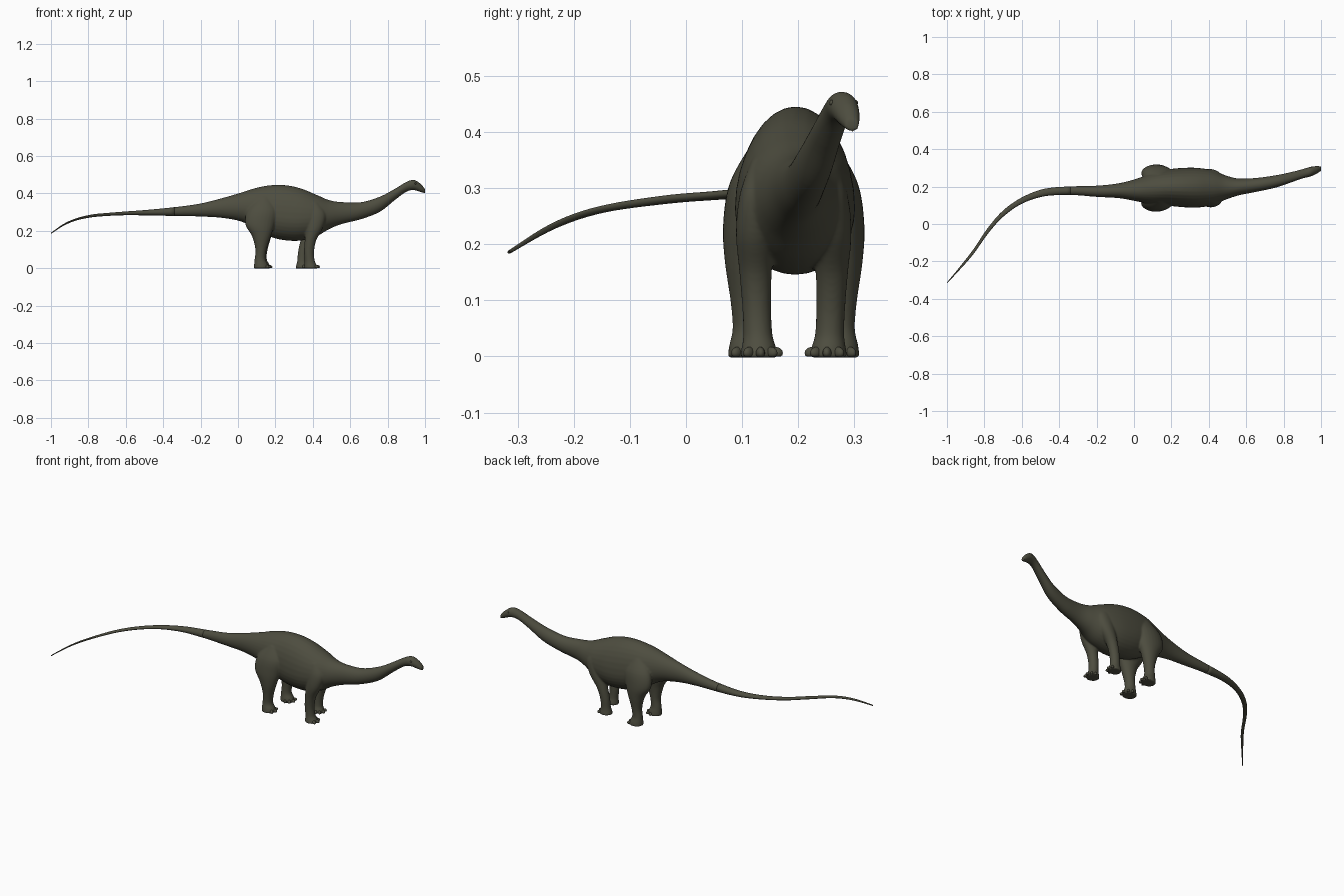
import bpy, bmesh, math
from mathutils import Vector

if "Cube" in bpy.data.objects:
    bpy.data.objects.remove(bpy.data.objects["Cube"])

skin = bpy.data.materials.new("dark olive hide")
skin.diffuse_color = (0.075, 0.074, 0.05, 1)
skin.use_nodes = True
skin.node_tree.nodes["Principled BSDF"].inputs["Base Color"].default_value = skin.diffuse_color
SPINE_Y = 0.192


def resample(rows, steps):
    """Catmull-Rom interpolation of station rows."""
    out = []
    for i in range(len(rows) - 1):
        p0, p1 = rows[max(i - 1, 0)], rows[i]
        p2, p3 = rows[i + 1], rows[min(i + 2, len(rows) - 1)]
        for s in range(steps):
            t = s / steps
            out.append([0.5 * (2 * b + (c - a) * t + (2 * a - 5 * b + 4 * c - d) * t * t
                               + (3 * b - a - 3 * c + d) * t ** 3)
                        for a, b, c, d in zip(p0, p1, p2, p3)])
    out.append(list(rows[-1]))
    return out


def loft(bm, rings):
    """Skin a closed tube over rings of points."""
    loops = [[bm.verts.new(p) for p in r] for r in rings]
    n = len(loops[0])
    faces = [bm.faces.new((loops[0])), bm.faces.new((loops[-1]))]
    for a, b in zip(loops, loops[1:]):
        for i in range(n):
            j = (i + 1) % n
            faces.append(bm.faces.new((a[i], a[j], b[j], b[i])))
    bmesh.ops.recalc_face_normals(bm, faces=faces)


def add_object(name, bm):
    me = bpy.data.meshes.new(name)
    bm.to_mesh(me)
    bm.free()
    me.materials.append(skin)
    for p in me.polygons:
        p.use_smooth = True
    ob = bpy.data.objects.new(name, me)
    bpy.context.collection.objects.link(ob)
    return ob


def spine_ring(row, n=32):
    """Upright slice, widest low down on the torso."""
    x, y, w, top, bot = row
    zc = bot + (top - bot) * (0.5 - 0.1 * math.exp(-((x - 0.25) / 0.2) ** 2))
    pts = []
    for i in range(n):
        a = 2 * math.pi * i / n
        s = math.sin(a)
        pts.append((x, y + w * math.cos(a), zc + s * ((top - zc) if s > 0 else (zc - bot))))
    return pts


def leg_ring(row, side, shift, n=24):
    x, out, z, rx, ry = row
    cx = x + shift * max(0, 1 - z / 0.3)
    return [(cx + rx * math.cos(2 * math.pi * i / n),
             SPINE_Y + side * out + ry * math.sin(2 * math.pi * i / n), z) for i in range(n)]


# Spine stations, tail to snout: x, centre y, half width, top z, bottom z
stations = [
    (-1.0, -.315, .003, .189, .183), (-.93, -.235, .008, .238, .228),
    (-.86, -.15, .013, .268, .256), (-.78, -.035, .016, .287, .272),
    (-.70, .055, .017, .295, .279), (-.60, .125, .017, .303, .283),
    (-.48, .168, .02, .312, .282), (-.34, .178, .023, .326, .279),
    (-.2, .175, .03, .346, .276), (-.08, .178, .04, .376, .268),
    (.02, .182, .062, .405, .248), (.1, .19, .085, .43, .205),
    (.18, .195, .097, .444, .165), (.26, .195, .105, .443, .148),
    (.34, .194, .106, .425, .148), (.42, .194, .093, .392, .17),
    (.49, .195, .065, .363, .21), (.56, .198, .045, .353, .237),
    (.66, .21, .037, .353, .262), (.76, .228, .033, .383, .302),
    (.84, .25, .028, .425, .365), (.90, .268, .025, .461, .408),
    (.94, .279, .026, .472, .417), (.975, .289, .021, .452, .407),
    (1.0, .296, .013, .424, .400)]
STEPS = 6
spine = resample(stations, STEPS)
cut = 7 * STEPS

# Whip end of the tail, kept as its own thin tube
bm = bmesh.new()
loft(bm, [spine_ring(r, 20) for r in spine[:cut + 1]])
add_object("tail", bm)

# Torso, neck and head, joined with the four legs
bm = bmesh.new()
loft(bm, [spine_ring(r) for r in spine[cut - 3:]])

# Leg stations: x, distance from spine, z, radius along x, radius along y
front_leg = [(.40, .055, .35, .03, .02), (.415, .062, .29, .054, .034), (.41, .068, .22, .046, .035),
             (.388, .068, .15, .031, .029), (.38, .066, .09, .027, .026), (.383, .064, .04, .027, .026),
             (.388, .062, .015, .034, .031), (.39, .062, -.002, .037, .034)]
hind_leg = [(.14, .045, .38, .04, .03), (.13, .07, .31, .08, .044), (.118, .082, .235, .079, .044),
            (.125, .086, .17, .05, .037), (.123, .084, .10, .030, .029), (.118, .082, .05, .029, .027),
            (.123, .082, .02, .037, .033), (.125, .082, -.002, .040, .036)]
feet = []
for name, rows, shift_far in (("front", front_leg, -.045), ("hind", hind_leg, .008)):
    for side in (-1, 1):
        shift = shift_far if side > 0 else 0
        loft(bm, [leg_ring(r, side, shift) for r in resample(rows, 5)])
        feet.append((name, side, rows[-1][0] + shift, SPINE_Y + side * rows[-1][1], rows[-1][3]))

body = add_object("body", bm)
rem = body.modifiers.new("blend", 'REMESH')
rem.mode = 'VOXEL'
rem.voxel_size = 0.0045
rem.use_smooth_shade = True
sm = body.modifiers.new("soften", 'SMOOTH')
sm.factor = 0.5
sm.iterations = 6


def ellipsoid(bm, centre, size, turn=0):
    vs = bmesh.ops.create_uvsphere(bm, u_segments=12, v_segments=8, radius=1)["verts"]
    for v in vs:
        p = Vector((v.co.x * size[0], v.co.y * size[1], v.co.z * size[2]))
        c, s = math.cos(turn), math.sin(turn)
        v.co = Vector((p.x * c - p.y * s, p.x * s + p.y * c, p.z)) + Vector(centre)
        v.co.z = max(v.co.z, 0)


# Toes fanned around the front of each foot, with a larger inner claw
for name, side, x, y, r in feet:
    bm = bmesh.new()
    for k, deg in enumerate((80, 45, 5, -35)):
        a = -side * math.radians(deg)
        d = r * (0.92 if k else 0.88)
        ellipsoid(bm, (x + d * math.cos(a), y + d * 0.9 * math.sin(a), 0.006),
                  (0.014, 0.008, 0.011), a)
    add_object(name + "_toes_" + ("left" if side > 0 else "right"), bm)

# Eyes and brow bumps on the head
bm = bmesh.new()
for side in (-1, 1):
    ellipsoid(bm, (.948, .281 + side * .0215, .452), (.006, .004, .005))
add_object("eyes", bm)
